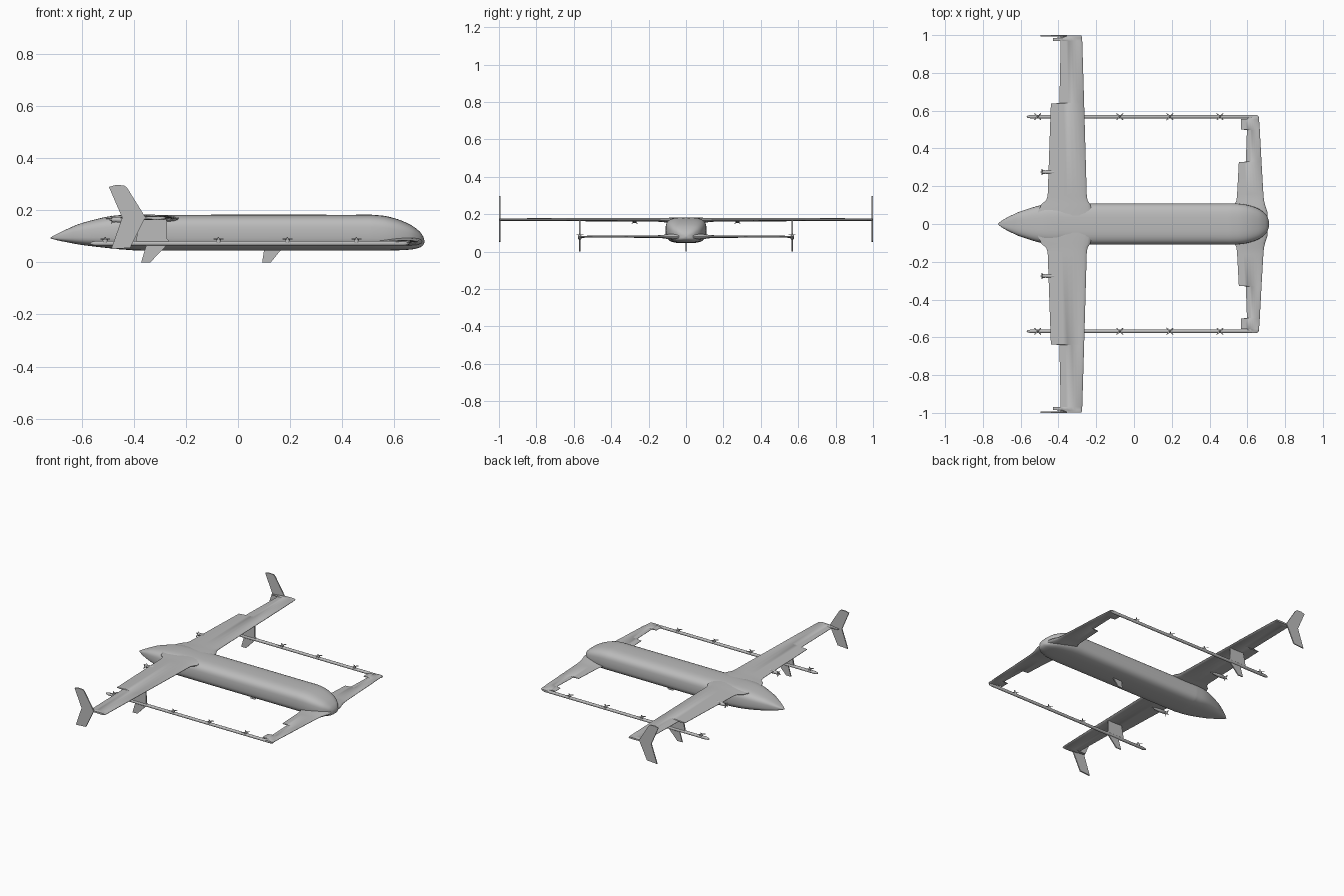
import bpy, bmesh, math
from mathutils import Vector

cube = bpy.data.objects.get("Cube")
if cube:
    bpy.data.objects.remove(cube)

GREY = (0.5, 0.5, 0.5, 1)
grey = bpy.data.materials.new("airframe grey")
grey.use_nodes = True
grey.diffuse_color = GREY
grey.node_tree.nodes["Principled BSDF"].inputs["Base Color"].default_value = GREY


def finish(name, bm, angle=35):
    bmesh.ops.recalc_face_normals(bm, faces=bm.faces)
    mesh = bpy.data.meshes.new(name)
    bm.to_mesh(mesh)
    bm.free()
    mesh.materials.append(grey)
    ob = bpy.data.objects.new(name, mesh)
    bpy.context.collection.objects.link(ob)
    bpy.ops.object.select_all(action='DESELECT')
    ob.select_set(True)
    bpy.context.view_layer.objects.active = ob
    bpy.ops.object.shade_smooth_by_angle(angle=math.radians(angle))
    return ob


def loft(name, rings, angle=35):
    """Skin a list of closed rings and cap both ends."""
    bm = bmesh.new()
    loops = [[bm.verts.new(p) for p in ring] for ring in rings]
    n = len(rings[0])
    for a, b in zip(loops, loops[1:]):
        for i in range(n):
            j = (i + 1) % n
            bm.faces.new((a[i], a[j], b[j], b[i]))
    bm.faces.new(loops[0])
    bm.faces.new(loops[-1])
    return finish(name, bm, angle)


def smooth_stations(stations, steps=5):
    """Catmull-Rom refinement of a list of station tuples."""
    pts = [Vector(s) for s in stations]
    pts = [pts[0]] + pts + [pts[-1]]
    out = []
    for a, b, c, d in zip(pts, pts[1:], pts[2:], pts[3:]):
        for k in range(steps):
            t = k / steps
            out.append(0.5 * (2 * b + (c - a) * t + (2 * a - 5 * b + 4 * c - d) * t ** 2
                              + (3 * b - a - 3 * c + d) * t ** 3))
    return out + [pts[-1]]


def body_ring(x, w, z0, z1, n=40):
    """Rounded-box cross-section of the fuselage."""
    ring = []
    for i in range(n):
        a = math.tau * i / n
        c, s = math.cos(a), math.sin(a)
        e = 0.62
        ring.append((x, w * math.copysign(abs(c) ** e, c),
                     (z0 + z1) / 2 + (z1 - z0) / 2 * math.copysign(abs(s) ** e, s)))
    return ring


def airfoil_ring(y, te, le, z, t, n=12):
    """Aerofoil cross-section at span position y."""
    def point(u, side):
        h = t * (1.48 * math.sqrt(u) - 0.63 * u - 1.76 * u ** 2 + 1.42 * u ** 3 - 0.49 * u ** 4)
        return (le + (te - le) * u, y, z + side * (h + 0.0008))
    us = [(1 - math.cos(math.pi * i / n)) / 2 for i in range(n + 1)]
    return [point(u, 1) for u in us] + [point(u, -1) for u in reversed(us)]


def wing(name, half):
    """Full-span wing from the sections of one side."""
    full = [(-s[0],) + s[1:] for s in reversed(half)] + half
    return loft(name, [airfoil_ring(*s) for s in full])


def plate(name, outline, y, thick):
    """Flat fin: outline in x and z, thickness along y."""
    return loft(name, [[(x, y + k * thick / 2, z) for x, z in outline] for k in (-1, 1)])


def spindle(name, profile, y, z, n=16):
    """Body of revolution along x from (x, radius) pairs."""
    return loft(name, [[(x, y + r * math.cos(math.tau * i / n), z + r * math.sin(math.tau * i / n))
                        for i in range(n)] for x, r in profile])


def rotor(name, centre, axis, radius, blades=4):
    """Small motor can with a hub and short blades."""
    bm = bmesh.new()
    for r1, r2, low, high in ((0.010, 0.010, -0.016, -0.002), (0.006, 0.002, -0.002, 0.008)):
        res = bmesh.ops.create_cone(bm, cap_ends=True, segments=14, radius1=r1, radius2=r2,
                                    depth=high - low)
        bmesh.ops.translate(bm, verts=res["verts"], vec=(0, 0, (low + high) / 2))
    for k in range(blades):
        a = math.tau * k / blades + math.pi / 4
        d, s = Vector((math.cos(a), math.sin(a), 0)), Vector((-math.sin(a), math.cos(a), 0))
        rows = [[bm.verts.new(d * r + s * q * w + Vector((0, 0, h + q * 0.001)))
                 for r, w in ((0.002, 0.002), (radius * 0.6, 0.0035), (radius, 0.0015))
                 for q in (-1, 1)] for h in (0, 0.0015)]
        bot, top = rows
        for i in (0, 2):
            for v in rows:
                bm.faces.new((v[i], v[i + 1], v[i + 3], v[i + 2]))
            for q in (0, 1):
                bm.faces.new((bot[i + q], bot[i + 2 + q], top[i + 2 + q], top[i + q]))
        bm.faces.new((bot[4], bot[5], top[5], top[4]))
    ob = finish(name, bm)
    ob.rotation_euler = Vector(axis).to_track_quat('Z', 'Y').to_euler()
    ob.location = centre
    return ob


# Fuselage: pointed tail, straight body, blunt drooped nose
stations = [
    (-0.72, 0.003, 0.092, 0.096), (-0.69, 0.024, 0.084, 0.112), (-0.65, 0.045, 0.076, 0.131),
    (-0.6, 0.067, 0.067, 0.151), (-0.5, 0.098, 0.055, 0.176), (-0.42, 0.108, 0.048, 0.183),
    (-0.3, 0.109, 0.045, 0.183), (0.4, 0.109, 0.045, 0.183), (0.53, 0.109, 0.045, 0.182),
    (0.6, 0.101, 0.046, 0.17), (0.66, 0.08, 0.049, 0.146), (0.695, 0.053, 0.056, 0.121),
    (0.711, 0.027, 0.066, 0.1), (0.716, 0.004, 0.077, 0.084)]
loft("fuselage", [body_ring(*s) for s in smooth_stations(stations)])

# Main wing with root fillet, stepped flaps and tip tab
wing("main_wing", [
    (0.06, -0.51, -0.22, 0.168, 0.026), (0.105, -0.49, -0.232, 0.168, 0.024),
    (0.125, -0.465, -0.246, 0.169, 0.021), (0.15, -0.457, -0.25, 0.17, 0.019),
    (0.638, -0.44, -0.264, 0.171, 0.015), (0.64, -0.395, -0.264, 0.171, 0.015),
    (0.968, -0.388, -0.274, 0.171, 0.012), (0.97, -0.43, -0.274, 0.171, 0.012),
    (0.985, -0.43, -0.275, 0.171, 0.012), (0.987, -0.388, -0.275, 0.171, 0.012),
    (0.997, -0.388, -0.278, 0.171, 0.01)])

# Front wing with root fillet and stepped control surfaces
wing("front_wing", [
    (0.06, 0.51, 0.708, 0.08, 0.03), (0.1, 0.53, 0.694, 0.08, 0.024),
    (0.125, 0.543, 0.688, 0.08, 0.016), (0.16, 0.546, 0.685, 0.08, 0.012),
    (0.328, 0.555, 0.675, 0.08, 0.01), (0.33, 0.592, 0.675, 0.08, 0.01),
    (0.498, 0.598, 0.666, 0.08, 0.009), (0.5, 0.567, 0.666, 0.08, 0.009),
    (0.555, 0.567, 0.662, 0.079, 0.009), (0.557, 0.6, 0.662, 0.079, 0.009),
    (0.57, 0.602, 0.66, 0.078, 0.008), (0.577, 0.605, 0.65, 0.077, 0.005)])

# Belly fin on the centreline
plate("belly_fin", [(0.093, 0), (0.126, 0), (0.165, 0.048), (0.1, 0.048)], 0, 0.007)

for side, s in (("left", 1), ("right", -1)):
    # Swept winglet on the wing tip
    plate(side + "_winglet",
          [(-0.496, 0.29), (-0.47, 0.297), (-0.437, 0.296), (-0.425, 0.285), (-0.356, 0.174),
           (-0.414, 0.056), (-0.487, 0.051), (-0.445, 0.172)], s * 0.996, 0.007)

    # Boom, pylon up to the wing, and fin below
    y = s * 0.568
    spindle(side + "_boom", [(-0.568, 0.002), (-0.562, 0.006), (-0.545, 0.0095), (0.635, 0.0095),
                             (0.652, 0.006), (0.658, 0.002)], y, 0.073)
    plate(side + "_pylon", [(-0.395, 0.07), (-0.255, 0.07), (-0.272, 0.09), (-0.274, 0.17),
                            (-0.375, 0.17)], y, 0.009)
    plate(side + "_boom_fin", [(-0.372, 0), (-0.337, 0), (-0.272, 0.068), (-0.352, 0.068)], y, 0.007)

    # Lift rotors along the boom
    for i, x in enumerate((-0.51, -0.075, 0.19, 0.455)):
        rotor(f"{side}_lift_rotor_{i + 1}", (x, y, 0.089), (0, 0, 1), 0.025)

    # Pusher motor pod and propeller behind the wing
    y = s * 0.275
    spindle(side + "_pusher_pod", [(-0.474, 0.006), (-0.465, 0.0105), (-0.43, 0.0115), (-0.4, 0.009),
                                   (-0.37, 0.002)], y, 0.164)
    rotor(side + "_pusher_propeller", (-0.486, y, 0.164), (-1, 0, 0), 0.021)
